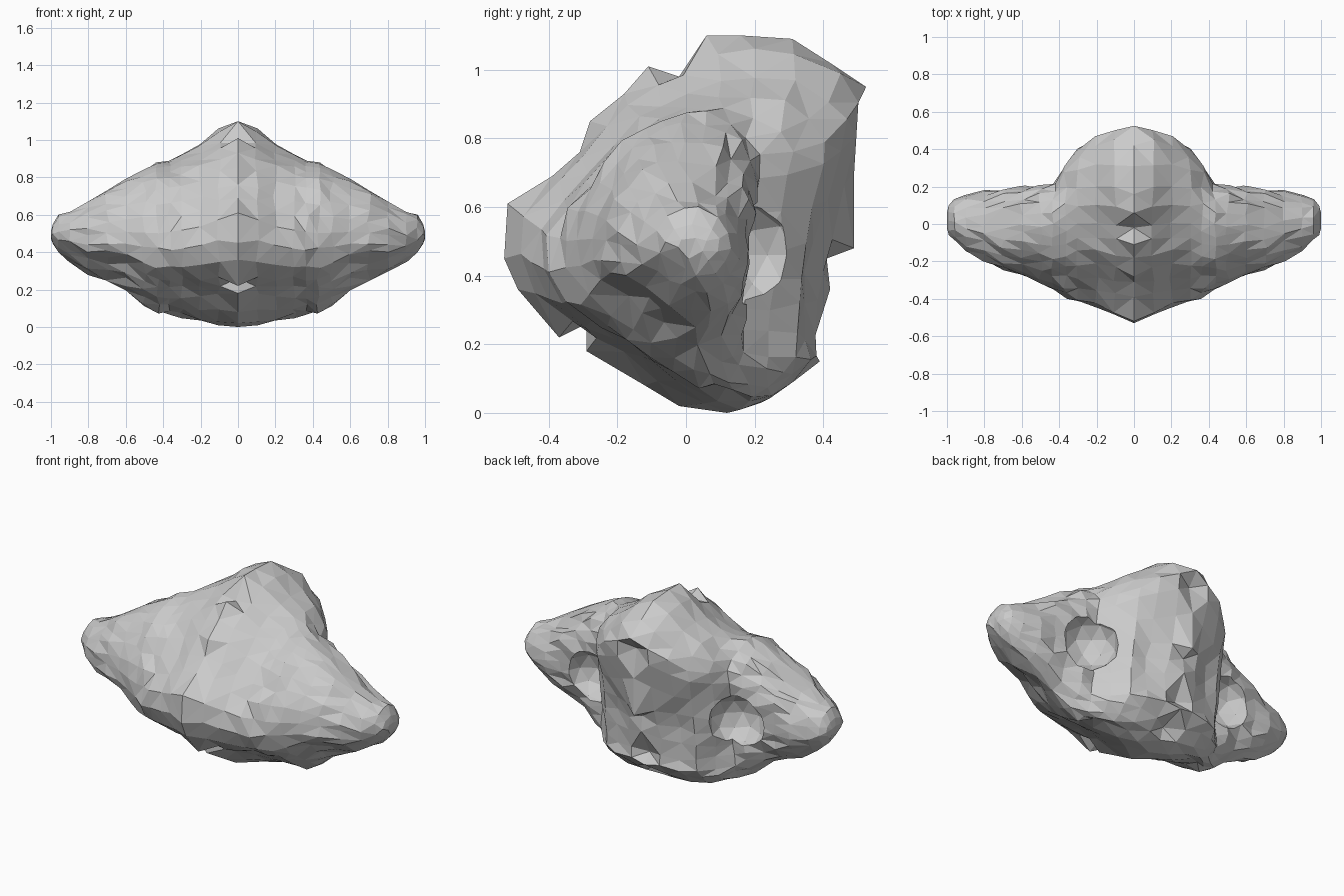
import bpy, bmesh, math, random
from mathutils import Vector

if "Cube" in bpy.data.objects:
    bpy.data.objects.remove(bpy.data.objects["Cube"])

random.seed(7)

# Centre-line outline (y, z), running front -> top -> back -> bottom
profile = [(-.52, .61), (-.39, .69), (-.31, .76), (-.28, .85), (-.18, .93), (-.11, 1.01),
           (-.02, .98), (.06, 1.1), (.16, 1.1), (.31, 1.09), (.42, 1.02), (.525, .95),
           (.46, .87), (.49, .70), (.49, .48), (.41, .45), (.42, .36), (.34, .21),
           (.39, .15), (.24, .10), (.22, .03), (.12, 0), (-.02, .02), (-.12, .08),
           (-.29, .18), (-.29, .26), (-.37, .22), (-.49, .36), (-.53, .45)]
n = len(profile)

# Extents of each slice: x, ymin, ymax, zmin, zmax
slices = [(0, -.53, .525, .00, 1.10), (.10, -.49, .51, .02, 1.06),
          (.20, -.45, .485, .03, .99), (.30, -.42, .45, .055, .93),
          (.37, -.39, .35, .065, .90), (.43, -.36, .25, .075, .88),
          (.50, -.32, .22, .12, .86), (.60, -.27, .20, .20, .80),
          (.70, -.245, .19, .25, .74), (.80, -.20, .18, .285, .67),
          (.90, -.145, .16, .35, .62), (.96, -.09, .13, .40, .60),
          (.99, -.06, .10, .44, .55), (1.0, -.03, .07, .47, .51)]


def smoothed(pts, passes):
    """Closed outline with its small ridges averaged away."""
    for _ in range(passes):
        pts = [tuple((pts[i - 1][c] + 2 * pts[i][c] + pts[(i + 1) % n][c]) / 4 for c in (0, 1))
               for i in range(n)]
    return pts


def unit(pts):
    """Outline scaled to the -1..1 square."""
    cols = []
    for c in (0, 1):
        v = [p[c] for p in pts]
        lo, hi = min(v), max(v)
        cols.append([(a - lo) / (hi - lo) * 2 - 1 for a in v])
    return list(zip(*cols))


def slice_points(x, y0, y1, z0, z1):
    """Outline fitted to the slice, rounded off towards the tips."""
    t = min(1, x * 1.2) ** 1.5
    outline = unit(smoothed(profile, 0 if x == 0 else 1 if x < .25 else 2))
    j = .012 * min(1, (z1 - z0) / .5) if 0 < x < .98 else 0
    pts = []
    for u, v in outline:
        a = math.atan2(v, u)
        u += (math.cos(a) - u) * t
        v += (math.sin(a) - v) * t
        # belly recedes towards the back, away from the centre line
        if v < -.3:
            u += (1 - u) * .45 * (-v - .3) * min(1, x / .4)
        p = Vector((x, (y0 + y1) / 2 + u * (y1 - y0) / 2, (z0 + z1) / 2 + v * (z1 - z0) / 2))
        # undercut below the rear overhang
        if p.y > .1 and .15 < p.z < .82 and x < .5:
            w = math.sin((p.z - .15) / .67 * math.pi) * math.sin(min(1, x / .5) * math.pi)
            p.y -= .10 * w
        pts.append(p + Vector([random.uniform(-j, j) for _ in range(3)]))
    return pts


# Rock body: lofted slices, mirrored across x = 0
bm = bmesh.new()
half = [slice_points(*s) for s in slices]
rings = [[bm.verts.new((-p.x, p.y, p.z)) for p in r] for r in reversed(half[1:])]
rings += [[bm.verts.new(p) for p in r] for r in half]
for a, b in zip(rings, rings[1:]):
    for i in range(n):
        k = (i + 1) % n
        bm.faces.new((a[i], a[k], b[k], b[i]))
bm.faces.new(rings[0])
bm.faces.new(rings[-1])
bmesh.ops.triangulate(bm, faces=bm.faces[:])
# coarser facets on the narrow ends
bmesh.ops.remove_doubles(bm, verts=[v for v in bm.verts if abs(v.co.x) > .45], dist=.035)
bmesh.ops.recalc_face_normals(bm, faces=bm.faces[:])
mesh = bpy.data.meshes.new("rock_body")
bm.to_mesh(mesh)
bm.free()
rock = bpy.data.objects.new("rock_body", mesh)
bpy.context.collection.objects.link(rock)

# Rear hollows: faceted pits cut on both sides
for s in (1, -1):
    bpy.ops.mesh.primitive_ico_sphere_add(subdivisions=2, radius=1,
                                          location=(s * .49, .22, .46), rotation=(0, 0, -s * .4))
    cutter = bpy.context.object
    cutter.name = "hollow_cutter"
    cutter.scale = (.16, .15, .16)
    cutter.hide_render = True
    mod = rock.modifiers.new("hollow", 'BOOLEAN')
    mod.operation = 'DIFFERENCE'
    mod.solver = 'EXACT'
    mod.object = cutter
    bpy.context.view_layer.objects.active = rock
    bpy.ops.object.modifier_apply(modifier=mod.name)
    bpy.data.objects.remove(cutter)
